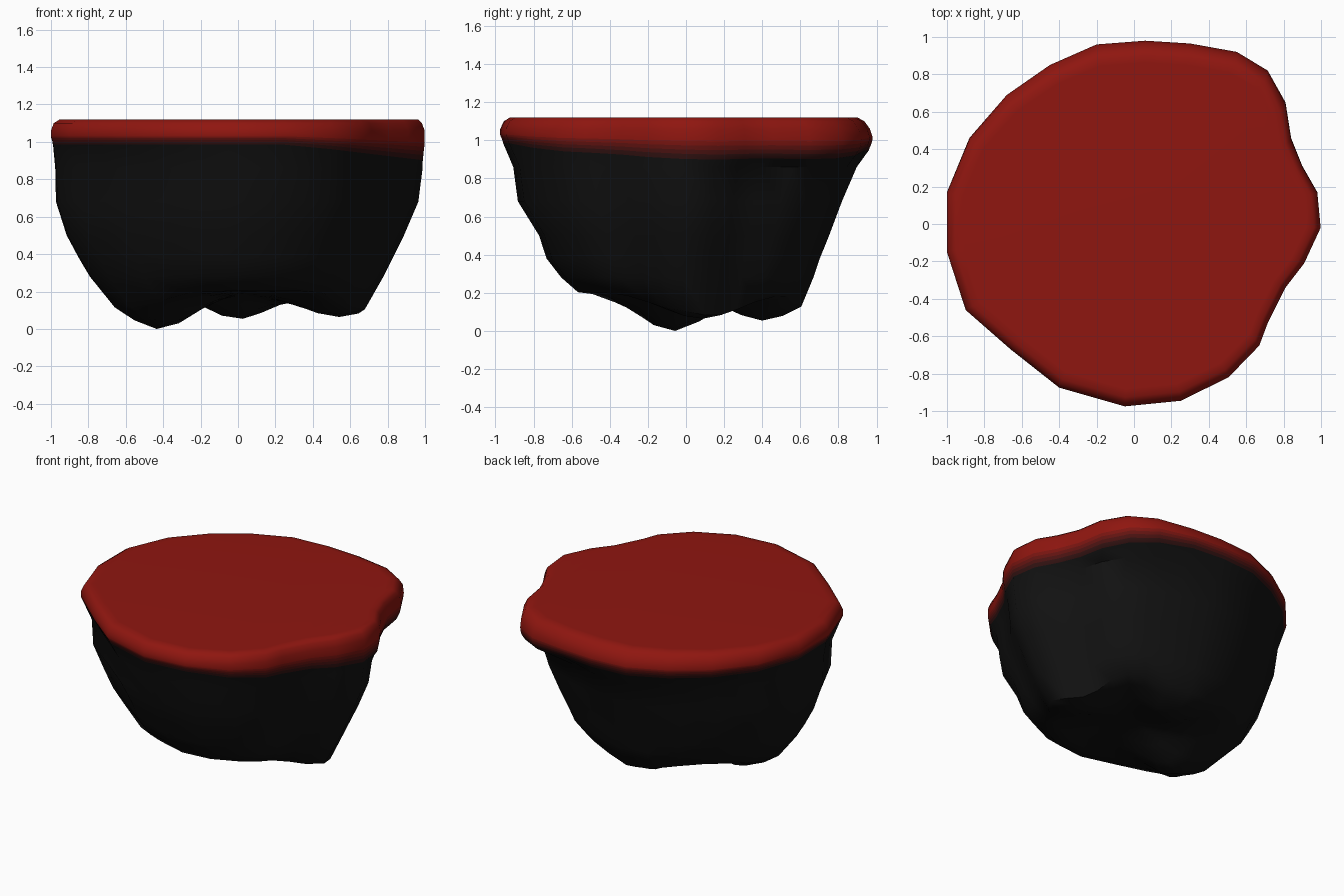
import bpy, bmesh, math

if "Cube" in bpy.data.objects:
    bpy.data.objects.remove(bpy.data.objects["Cube"])

# Irregular outline of the flat top, counterclockwise
OUTLINE = [(.998, -.02), (.98, .17), (.90, .31), (.84, .46), (.81, .65), (.715, .82),
           (.55, .92), (.30, .965), (.06, .98), (-.20, .96), (-.45, .85), (-.68, .69),
           (-.88, .46), (-1, .17), (-1, -.15), (-.90, -.46), (-.66, -.67), (-.40, -.875),
           (-.05, -.975), (.25, -.945), (.505, -.82), (.67, -.65), (.715, -.53),
           (.81, -.34), (.91, -.21)]

# Side profile: z, then scale towards left, right, front and back
RINGS = [(1.12, .91, .92, .905, .88), (1.119, .955, .965, .95, .92),
         (1.10, .985, .985, .98, .955), (1.06, 1, 1, 1, .985),
         (1.03, 1, 1, 1, 1), (1.02, .997, .998, .997, .997), (1.01, .993, .995, .992, .993),
         (1.0, .992, .993, .988, .987), (.985, .99, .99, .985, .98),
         (.86, .987, .99, .935, .925), (.68, .983, .967, .91, .845), (.50, .925, .89, .795, .775),
         (.38, .86, .83, .755, .725), (.28, .80, .78, .675, .69)]
SAG = {4: .4, 5: .55, 6: .7, 7: .85, 8: 1}   # rings of the drooping colour edge

# Lumps under the base: x, y, depth, spread
LUMPS = [(-.42, -.07, .205, .185), (0, .41, .15, .17), (.54, .08, .14, .20)]

# How far the body is pinched in at each diagonal (sign of x, sign of y)
PINCH = {(1, 1): .095, (-1, -1): .055, (1, -1): .025, (-1, 1): .03}


def material(name, rgb):
    m = bpy.data.materials.new(name)
    m.diffuse_color = (*rgb, 1)
    m.use_nodes = True
    m.node_tree.nodes["Principled BSDF"].inputs["Base Color"].default_value = m.diffuse_color
    return m


def scaled(p, left, right, front, back, depth):
    x = p[0] * (right if p[0] > 0 else left)
    y = p[1] * (back if p[1] > 0 else front)
    amount = PINCH[(1 if x > 0 else -1, 1 if y > 0 else -1)]
    k = 1 - depth * amount * abs(math.sin(2 * math.atan2(p[1], p[0])))
    return x * k, y * k


def base_height(x, y):
    return .215 - sum(d * math.exp(-((x - a) ** 2 + (y - b) ** 2) / (2 * s * s))
                      for a, b, d, s in LUMPS)


bm = bmesh.new()
loops = []

# Rim and sides; the coloured rim hangs lower on the right and back
for i, (z, *scale) in enumerate(RINGS):
    ring = []
    depth = min(1, max(0, (1.01 - z) / .15))
    for p in OUTLINE:
        x, y = scaled(p, *scale, depth)
        sag = max(0, x - .3) * .12 + max(0, y) * .04
        ring.append(bm.verts.new((x, y, z - sag * SAG.get(i, 0))))
    loops.append(ring)

# Lumpy underside
underside = []
for k in (1, .84, .66, .48, .3, .13):
    ring = []
    for p in OUTLINE:
        x, y = scaled(p, .67 * k, .68 * k, .585 * k, .625 * k, 1)
        ring.append(bm.verts.new((x, y, base_height(x, y))))
    loops.append(ring)
    underside += ring
tip = bm.verts.new((0, 0, base_height(0, 0)))
underside.append(tip)

# Settle the underside on the ground plane
low = min(v.co.z for v in underside)
for v in underside:
    v.co.z -= low

# Skin the loops: red rim, blend bands, then black
n = len(OUTLINE)
for i, (a, b) in enumerate(zip(loops, loops[1:])):
    for j in range(n):
        f = bm.faces.new((a[j], b[j], b[(j + 1) % n], a[(j + 1) % n]))
        f.material_index = max(0, min(5, i - 3))
bm.faces.new(loops[0])
for j in range(n):
    f = bm.faces.new((loops[-1][j], tip, loops[-1][(j + 1) % n]))
    f.material_index = 5
bmesh.ops.recalc_face_normals(bm, faces=bm.faces)

mesh = bpy.data.meshes.new("floating_ground")
bm.to_mesh(mesh)
bm.free()
ground = bpy.data.objects.new("floating_ground", mesh)
bpy.context.collection.objects.link(ground)

# Colours fade from red to black down the rim
RED, BLACK = (.275, .008, .005), (.006, .006, .006)
for i, t in enumerate((0, .3, .55, .75, .9, 1)):
    mesh.materials.append(material(f"red_to_black_{i}", [r + (b - r) * t for r, b in zip(RED, BLACK)]))

bpy.context.view_layer.objects.active = ground
ground.select_set(True)
bpy.ops.object.shade_smooth_by_angle(angle=math.radians(50))
